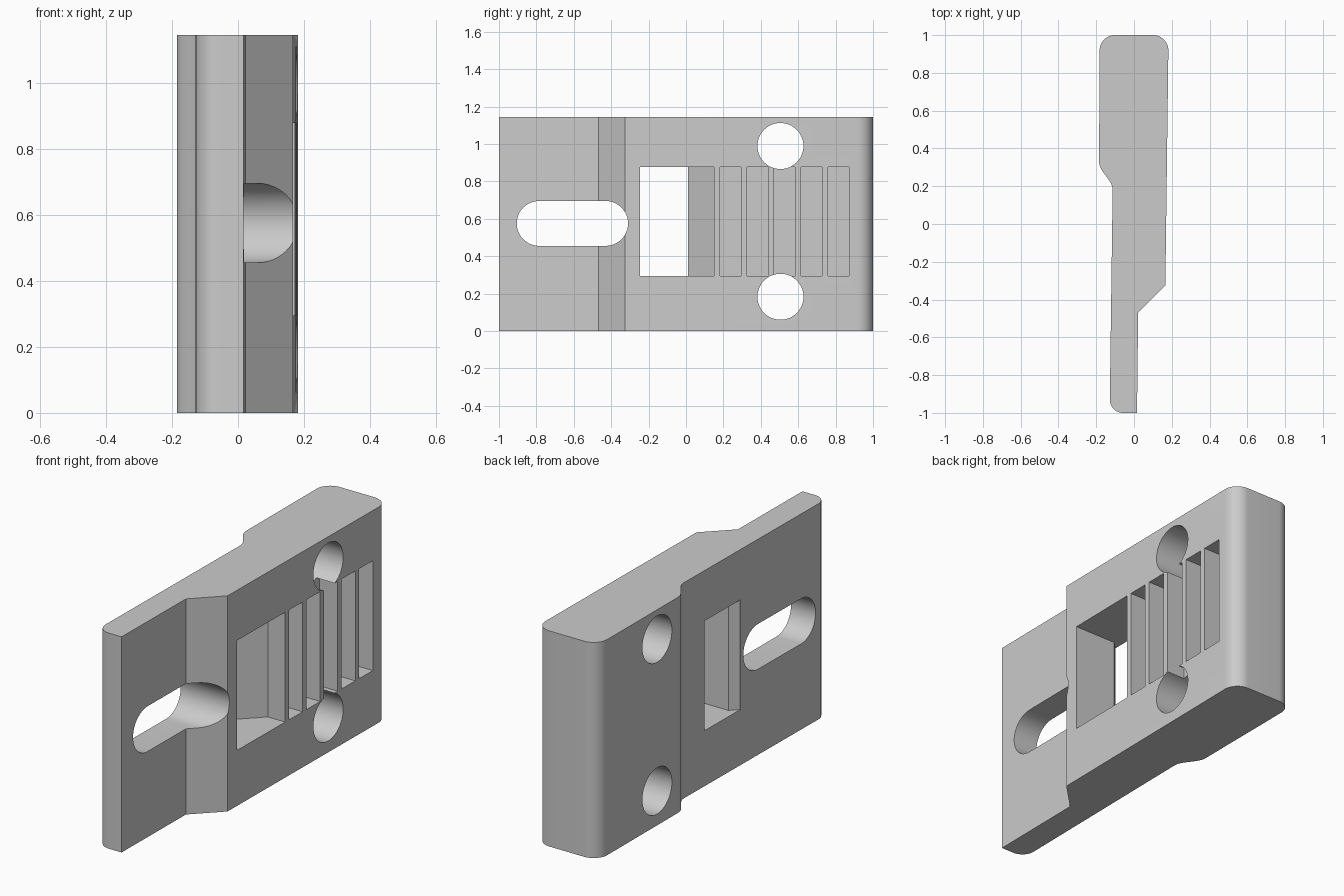
import bpy
import bmesh
from math import cos, sin, pi, radians
from mathutils import Vector

HEIGHT = 1.145
POCKET_Z = (0.295, 0.878)

cube = bpy.data.objects.get("Cube")
if cube:
    bpy.data.objects.remove(cube, do_unlink=True)

grey = bpy.data.materials.new("plain grey")
grey.use_nodes = True
grey.diffuse_color = (0.6, 0.6, 0.6, 1)
grey.node_tree.nodes["Principled BSDF"].inputs["Base Color"].default_value = (0.6, 0.6, 0.6, 1)


def prism(name, outline, low, high, along="z"):
    """Extrude an outline: (x, y) along z, or (y, z) along x."""
    bm = bmesh.new()
    place = (lambda p: (p[0], p[1], low)) if along == "z" else (lambda p: (low, p[0], p[1]))
    face = bm.faces.new([bm.verts.new(place(p)) for p in outline])
    grown = bmesh.ops.extrude_face_region(bm, geom=[face])["geom"]
    step = Vector((0, 0, high - low)) if along == "z" else Vector((high - low, 0, 0))
    bmesh.ops.translate(bm, vec=step, verts=[v for v in grown if isinstance(v, bmesh.types.BMVert)])
    bmesh.ops.recalc_face_normals(bm, faces=bm.faces)
    mesh = bpy.data.meshes.new(name)
    bm.to_mesh(mesh)
    bm.free()
    mesh.materials.append(grey)
    obj = bpy.data.objects.new(name, mesh)
    bpy.context.collection.objects.link(obj)
    return obj


def arc(cx, cy, r, start, end, steps=12):
    angles = [radians(start + (end - start) * i / steps) for i in range(steps + 1)]
    return [(cx + r * cos(a), cy + r * sin(a)) for a in angles]


def select_only(obj):
    bpy.ops.object.select_all(action="DESELECT")
    obj.select_set(True)
    bpy.context.view_layer.objects.active = obj


def cut(body, cutter):
    cutter.hide_render = True
    mod = body.modifiers.new("cut", "BOOLEAN")
    mod.operation = "DIFFERENCE"
    mod.solver = "EXACT"
    mod.object = cutter
    select_only(body)
    bpy.ops.object.modifier_apply(modifier=mod.name)
    bpy.data.objects.remove(cutter, do_unlink=True)


# Body: stepped plate with rounded ends and a soft step on the left-hand face
step_curve = [(-0.113 - 0.072 * (0.5 + 0.5 * cos(pi * i / 12)), 0.33 - 0.15 * i / 12)
              for i in range(13)]
outline = ([(0.016, -1), (0.022, -0.468), (0.166, -0.325)]
           + arc(0.102, 0.92, 0.08, 0, 90)
           + arc(-0.102, 0.92, 0.08, 90, 180)
           + step_curve
           + arc(-0.058, -0.93, 0.07, 180, 270))
body = prism("clamp_plate", outline, 0, HEIGHT)

# Long adjustment slot through the thin end
slot = arc(-0.43, 0.575, 0.12, -90, 90, 24) + arc(-0.785, 0.575, 0.12, 90, 270, 24)
cut(body, prism("slot_cutter", slot, -0.5, 0.5, "x"))

# Window with a sloped inner ramp and a chamfered back edge
window = [(0.3, -0.245), (0.3, 0.15), (0.07, 0.15), (-0.07, 0.01), (-0.3, 0.01),
          (-0.3, -0.285), (-0.117, -0.285), (-0.077, -0.245)]
cut(body, prism("window_cutter", window, *POCKET_Z))

# Row of shallow pockets
for i in range(5):
    y = 0.181 + 0.1445 * i
    pocket = [(0.07, y), (0.3, y), (0.3, y + 0.113), (0.07, y + 0.113)]
    cut(body, prism("pocket_cutter", pocket, *POCKET_Z))

# Two round bolt holes
for z in (0.183, 0.989):
    cut(body, prism("hole_cutter", arc(0.505, z, 0.123, 0, 360, 48)[:-1], -0.5, 0.5, "x"))

select_only(body)
bpy.ops.object.shade_smooth_by_angle(angle=radians(25))
